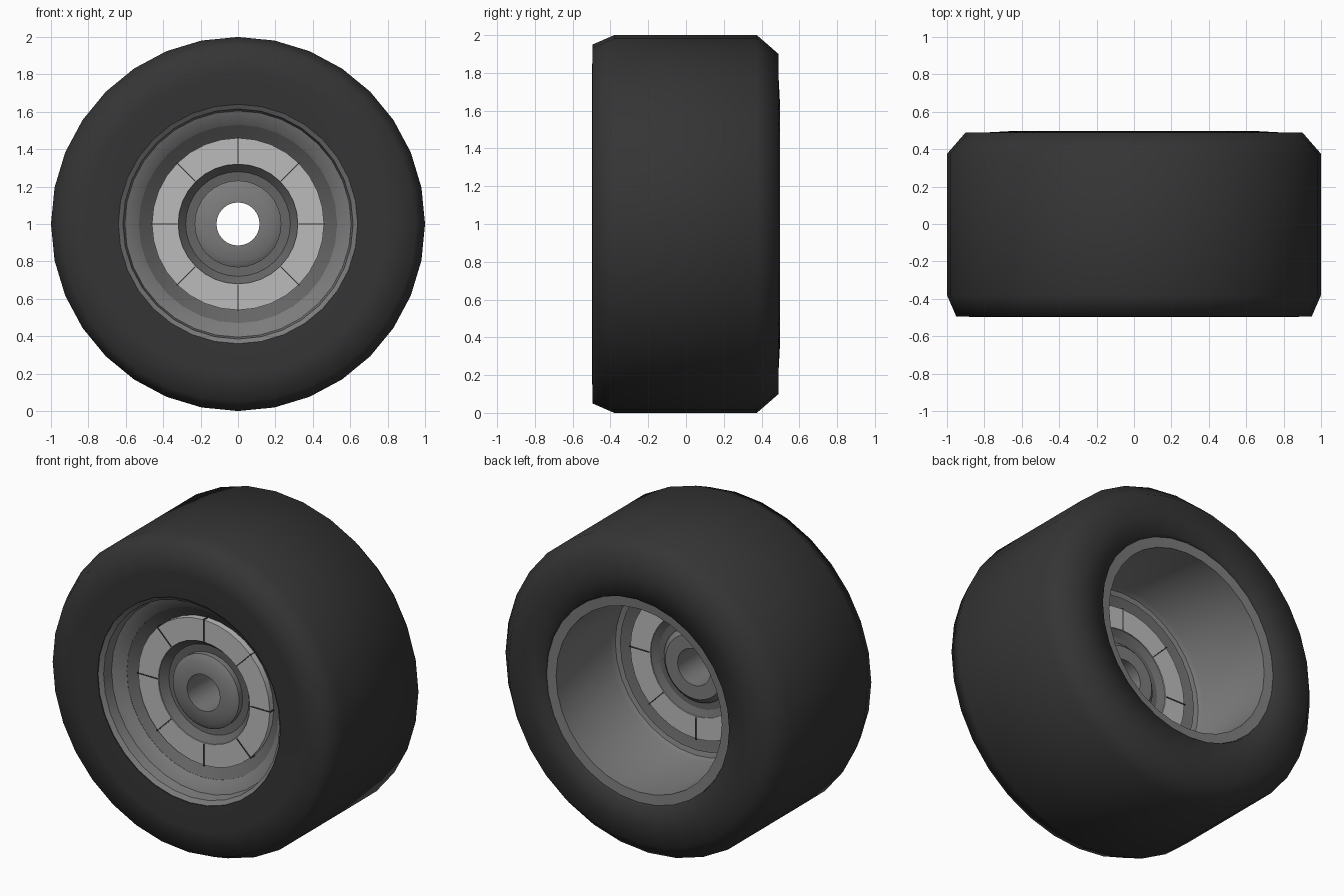
import bpy, bmesh, math
from mathutils import Matrix

if "Cube" in bpy.data.objects:
    bpy.data.objects.remove(bpy.data.objects["Cube"])

SEG = 32
CENTRE = Matrix.Translation((0, 0, 1))


def material(name, v):
    m = bpy.data.materials.new(name)
    m.diffuse_color = (v, v, v, 1)
    m.use_nodes = True
    m.node_tree.nodes["Principled BSDF"].inputs["Base Color"].default_value = m.diffuse_color
    return m


def finish(bm, name, mat, angle):
    bmesh.ops.recalc_face_normals(bm, faces=bm.faces)
    me = bpy.data.meshes.new(name)
    bm.to_mesh(me)
    bm.free()
    me.materials.append(mat)
    ob = bpy.data.objects.new(name, me)
    bpy.context.collection.objects.link(ob)
    bpy.ops.object.select_all(action='DESELECT')
    ob.select_set(True)
    bpy.context.view_layer.objects.active = ob
    bpy.ops.object.shade_smooth_by_angle(angle=math.radians(angle))
    return ob


def lathe(name, profile, mat, angle):
    """Revolve a closed (radius, y) loop about the axle."""
    bm = bmesh.new()
    rings = []
    for i in range(SEG):
        a = 2 * math.pi * i / SEG
        rings.append([bm.verts.new((r * math.sin(a), y, 1 + r * math.cos(a)))
                      for r, y in profile])
    n = len(profile)
    for i in range(SEG):
        p, q = rings[i], rings[(i + 1) % SEG]
        for j in range(n):
            k = (j + 1) % n
            bm.faces.new((p[j], p[k], q[k], q[j]))
    return finish(bm, name, mat, angle)


rubber = material("rubber", 0.035)
dark_metal = material("dark_metal", 0.13)
mid_metal = material("mid_metal", 0.2)
light_metal = material("light_metal", 0.5)
seam_mat = material("seam", 0.04)

# tyre with uneven shoulder bevels and a lip that rolls in at the back
lathe("tyre", [(0.64, -0.49), (0.80, -0.497), (0.95, -0.495), (1.0, -0.38),
               (1.0, 0.375), (0.90, 0.49), (0.78, 0.49), (0.65, 0.497),
               (0.64, 0.465)], rubber, 80)

# barrel: bright stepped front lip, deep open back
lathe("rim_barrel", [(0.641, -0.485), (0.615, -0.465), (0.605, -0.40),
                     (0.57, -0.385), (0.53, -0.355), (0.53, -0.11),
                     (0.565, -0.10), (0.58, -0.07), (0.58, 0.47),
                     (0.642, 0.475)], mid_metal, 30)

# groove between barrel and face panels
lathe("face_groove", [(0.532, -0.355), (0.50, -0.33), (0.46, -0.30),
                      (0.46, -0.12), (0.50, -0.11), (0.532, -0.10)],
      dark_metal, 30)

# bright ring of face panels
lathe("face_panels", [(0.46, -0.34), (0.32, -0.34), (0.32, -0.10),
                      (0.46, -0.10)], light_metal, 30)

# sloped recess around the hub
lathe("hub_recess", [(0.322, -0.335), (0.28, -0.29), (0.23, -0.285),
                     (0.23, -0.13), (0.28, -0.13), (0.322, -0.105)],
      dark_metal, 30)

# hub with a hole right through
lathe("hub", [(0.232, -0.32), (0.20, -0.34), (0.115, -0.345),
              (0.115, -0.08), (0.20, -0.08), (0.232, -0.11)], mid_metal, 30)

# eight thin radial seams
bm = bmesh.new()
for i in range(8):
    m = (CENTRE @ Matrix.Rotation(i * math.pi / 4, 4, 'Y')
         @ Matrix.Translation((0, -0.22, 0.395))
         @ Matrix.Diagonal((0.007, 0.246, 0.14, 1)))
    bmesh.ops.create_cube(bm, size=1, matrix=m)
finish(bm, "panel_seams", seam_mat, 30)
